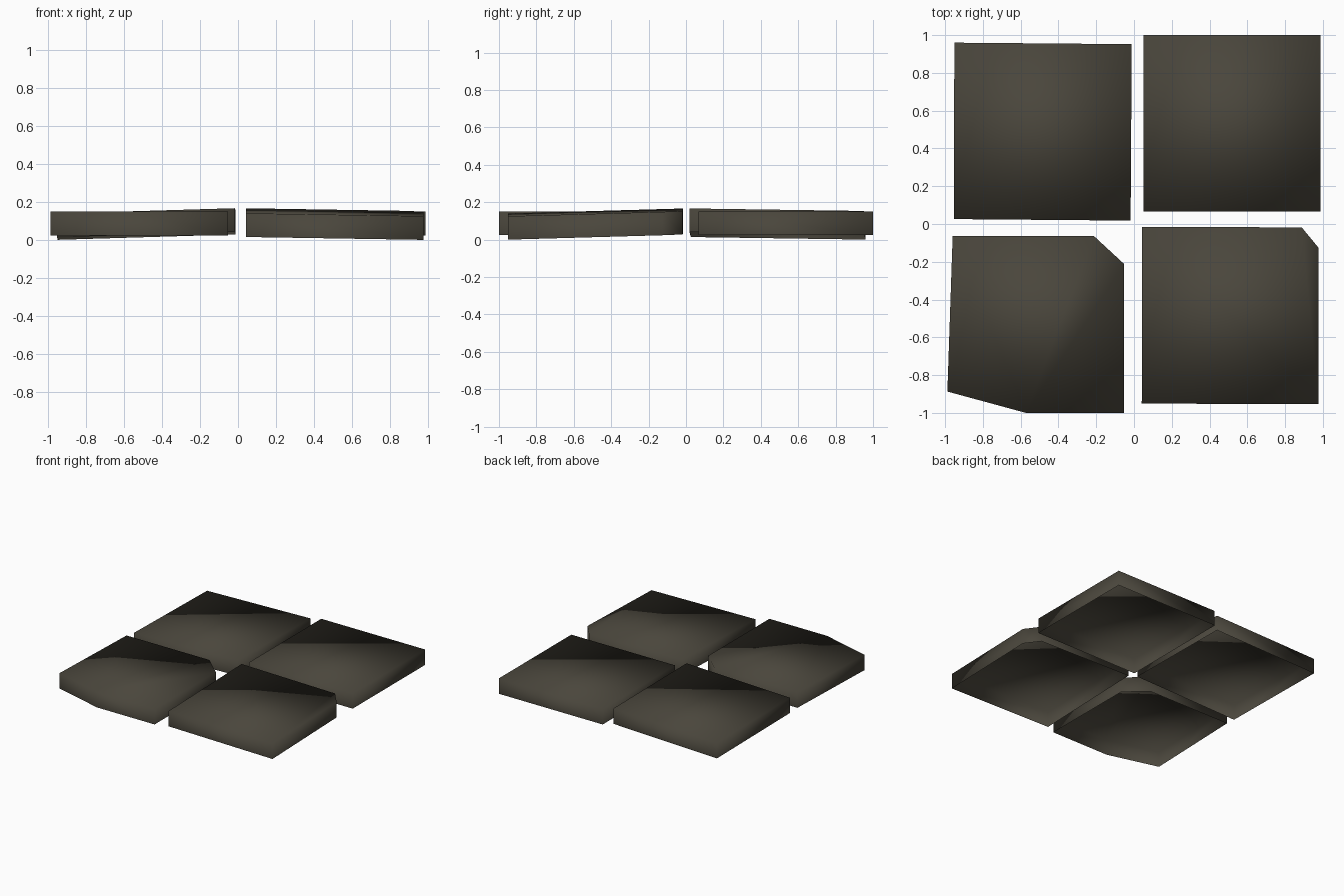
import bpy, bmesh

if "Cube" in bpy.data.objects:
    bpy.data.objects.remove(bpy.data.objects["Cube"])

THICK = 0.125

stone = bpy.data.materials.new("dark_stone")
stone.diffuse_color = (0.068, 0.061, 0.045, 1)
stone.use_nodes = True
stone.node_tree.nodes["Principled BSDF"].inputs["Base Color"].default_value = stone.diffuse_color


def tile(name, outline, base, sx=0.0, sy=0.0, crease=None):
    """Open-bottomed slab from a clockwise outline; base is the rim height at the origin, sx/sy its slope.
    crease is a pair of corner numbers joined by an edge across the top."""
    bm = bmesh.new()
    low = [bm.verts.new((x, y, base + sx * x + sy * y)) for x, y in outline]
    high = [bm.verts.new((v.co.x, v.co.y, v.co.z + THICK)) for v in low]
    top = bm.faces.new(high[::-1])
    n = len(low)
    for i in range(n):
        j = (i + 1) % n
        bm.faces.new((low[i], high[i], high[j], low[j]))
    if crease:
        bmesh.utils.face_split(top, high[crease[0]], high[crease[1]])
    for f in bm.faces:
        f.smooth = True
    me = bpy.data.meshes.new(name)
    bm.to_mesh(me)
    bm.free()
    me.materials.append(stone)
    bpy.context.collection.objects.link(bpy.data.objects.new(name, me))


# tilted slab, back left
tile("back_left_tile",
     [(-0.951, 0.96), (-0.012, 0.952), (-0.018, 0.018), (-0.954, 0.026)],
     0.0425, 0.0297, -0.0147)
# level slab, back right
tile("back_right_tile",
     [(0.051, 1.0), (0.988, 1.0), (0.988, 0.066), (0.051, 0.066)], 0.024)
# tilted slab with a small chipped corner, front right
tile("front_right_tile",
     [(0.043, -0.015), (0.888, -0.018), (0.978, -0.127), (0.978, -0.953), (0.041, -0.951)],
     0.0425, -0.0160, 0.0283)
# level slab with two broken corners, front left
tile("front_left_tile",
     [(-0.96, -0.064), (-0.212, -0.064), (-0.052, -0.212), (-0.052, -1.0),
      (-0.572, -1.0), (-0.988, -0.887)], 0.024, crease=(2, 4))
